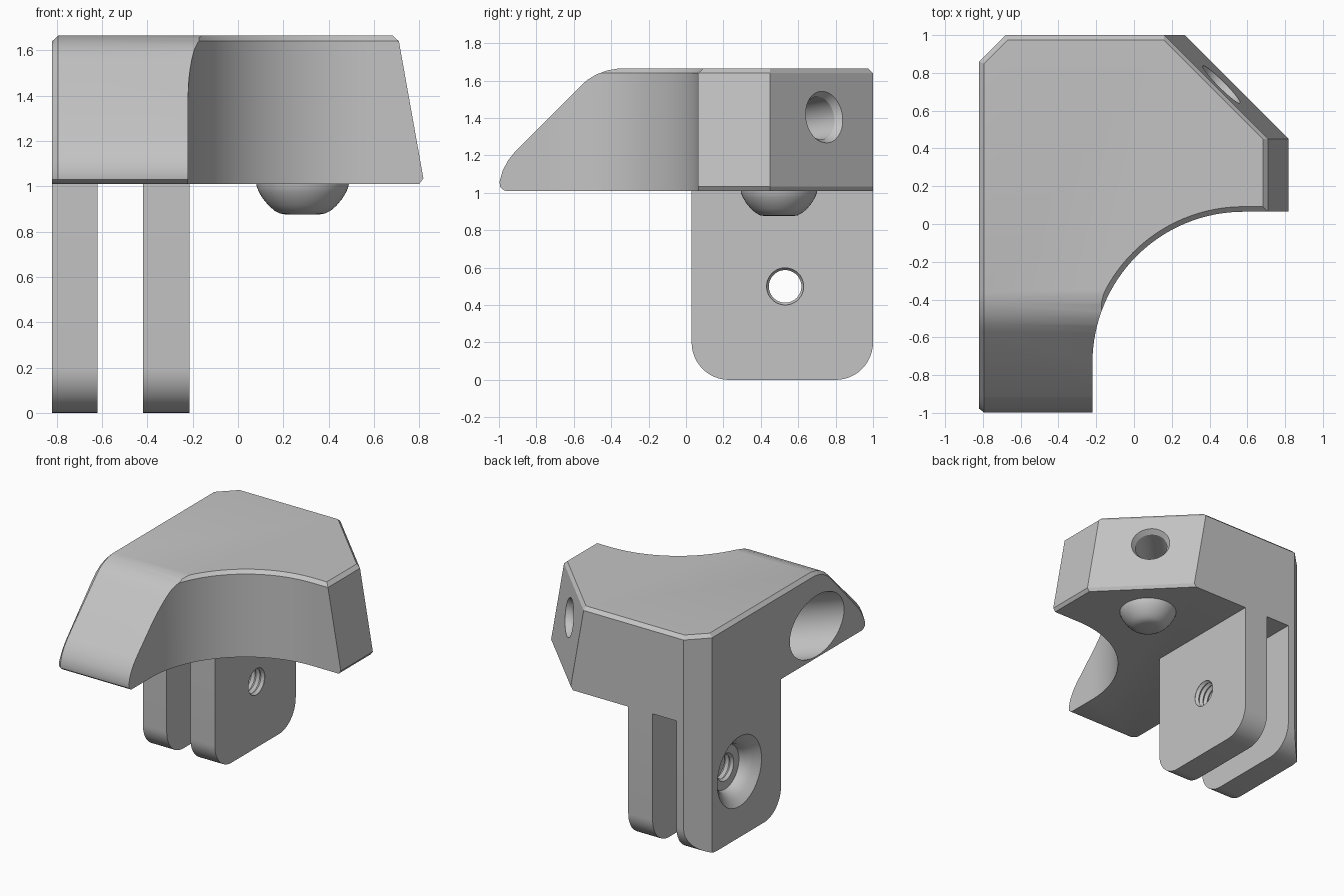
import bpy, bmesh, math
from mathutils import Vector

if "Cube" in bpy.data.objects:
    bpy.data.objects.remove(bpy.data.objects["Cube"])

grey = bpy.data.materials.new("plain grey")
grey.diffuse_color = (0.55, 0.55, 0.55, 1)
grey.use_nodes = True
grey.node_tree.nodes["Principled BSDF"].inputs["Base Color"].default_value = grey.diffuse_color


def loft(name, loops):
    """Skin a stack of equal-length loops and cap both ends."""
    bm = bmesh.new()
    rings = [[bm.verts.new(p) for p in loop] for loop in loops]
    n = len(rings[0])
    for a, b in zip(rings, rings[1:]):
        for i in range(n):
            j = (i + 1) % n
            bm.faces.new((a[i], a[j], b[j], b[i]))
    bm.faces.new(rings[0][::-1])
    bm.faces.new(rings[-1])
    bmesh.ops.recalc_face_normals(bm, faces=bm.faces)
    mesh = bpy.data.meshes.new(name)
    bm.to_mesh(mesh)
    bm.free()
    mesh.materials.append(grey)
    ob = bpy.data.objects.new(name, mesh)
    bpy.context.collection.objects.link(ob)
    return ob


def turned(name, profile, origin, axis, sides=48):
    """Solid of revolution; profile holds (radius, distance along axis)."""
    rot = Vector((0, 0, 1)).rotation_difference(Vector(axis))
    angles = [2 * math.pi * i / sides for i in range(sides)]
    return loft(name, [[Vector(origin) + rot @ Vector((r * math.cos(t), r * math.sin(t), h))
                        for t in angles] for r, h in profile])


def combine(ob, tool, operation="DIFFERENCE"):
    """Apply a boolean and discard the tool."""
    mod = ob.modifiers.new("cut", "BOOLEAN")
    mod.operation, mod.solver, mod.object = operation, "EXACT", tool
    bpy.context.view_layer.objects.active = ob
    bpy.ops.object.modifier_apply(modifier=mod.name)
    bpy.data.objects.remove(tool)


def smooth(ob):
    bpy.ops.object.select_all(action="DESELECT")
    ob.select_set(True)
    bpy.context.view_layer.objects.active = ob
    bpy.ops.object.shade_smooth_by_angle(angle=math.radians(25))


def plan(z, right, inset):
    """Body outline at one height, with the round bite in the front right."""
    cx, cy, r = 0.58, -0.73, 0.80 + inset
    left, back = -0.82 + inset, 1 - inset
    pts = [(left, -1.1), (cx - r, -1.1)]
    for i in range(33):
        t = math.pi - math.pi / 2 * i / 32
        pts.append((cx + r * math.cos(t), cy - 0.005 + r * math.sin(t)))
    pts += [(right, cy - 0.005 + r), (right, 0.45), (right - 0.55 + inset, back),
            (-0.68 + inset * 0.4, back), (left, 0.86 - inset * 0.4)]
    return [(x, y, z) for x, y in pts]


# Body: tapered right side, chamfered top rim and lower right edge
body = loft("body", [plan(1.01, 0.80, 0), plan(1.035, 0.818, 0),
                     plan(1.64, 0.71, 0), plan(1.665, 0.682, 0.027)])

# Sloping nose: trim the body with a side profile
side = [(1.2, 0.9), (1.2, 1.7), (-0.1, 1.7), (-0.35, 1.667), (-0.42, 1.655),
        (-0.48, 1.633), (-0.53, 1.602), (-0.57, 1.565), (-0.91, 1.225),
        (-0.95, 1.175), (-0.98, 1.12), (-0.997, 1.06), (-0.993, 1.03),
        (-0.975, 1.015), (-0.94, 1.0), (-0.94, 0.9)]
bevelled = [(y + (0.02 if y < -0.9 else 0), z - (0.025 if z > 1.1 else 0)) for y, z in side]
trim = loft("trim", [[(-0.821, y, z) for y, z in bevelled],
                     [(-0.795, y, z) for y, z in side],
                     [(1.2, y, z) for y, z in side]])
combine(body, trim, "INTERSECT")

# Diagonal channel opening in the left wall
combine(body, turned("channel", [(0.23, -0.5), (0.23, 0.75)],
                     (-0.82, -0.4, 1.252), (1, 1, 0)))

# Countersunk hole in the slanted back right face
combine(body, turned("face_hole", [(0.115, -0.5), (0.115, -0.04), (0.14, 0.0), (0.14, 0.2)],
                     (0.464, 0.74, 1.405), (0.7, 0.7, 0.128)))
smooth(body)

# Rounded stud under the body
stud = turned("stud", [(0.07, 0.875), (0.10, 0.88), (0.125, 0.893), (0.15, 0.915),
                       (0.175, 0.945), (0.193, 0.975), (0.203, 1.0), (0.205, 1.02)],
              (0.285, 0.497, 0), (0, 0, 1))
smooth(stud)


def tab_outline(x):
    y0, y1, r = 0.03, 1.0, 0.2
    pts = [(y1, 1.01), (y0, 1.01)]
    for cy, start in ((y0 + r, math.pi), (y1 - r, 1.5 * math.pi)):
        for i in range(13):
            t = start + math.pi / 2 * i / 12
            pts.append((cy + r * math.cos(t), r + r * math.sin(t)))
    return [(x, y, z) for y, z in pts]


# Two mounting tabs with a threaded cross hole
thread = [(0.087 if i % 2 else 0.103, -0.9 + 0.02 * i) for i in range(40)]
for name, x0, x1 in (("outer_tab", -0.82, -0.62), ("inner_tab", -0.42, -0.215)):
    tab = loft(name, [tab_outline(x0), tab_outline(x1)])
    combine(tab, turned("thread", thread, (0, 0.53, 0.5), (1, 0, 0)))
    if name == "outer_tab":
        # Screw head recess and corner chamfer
        combine(tab, turned("recess", [(0.285, -0.02), (0.265, 0.0), (0.215, 0.04),
                                       (0.18, 0.08), (0.165, 0.12)],
                            (-0.82, 0.53, 0.5), (1, 0, 0)))
        corner = [(-0.84, 0.84), (-0.66, 1.02), (-0.9, 1.1)]
        combine(tab, loft("corner", [[(x, y, z) for x, y in corner] for z in (-0.1, 1.1)]))
    smooth(tab)
